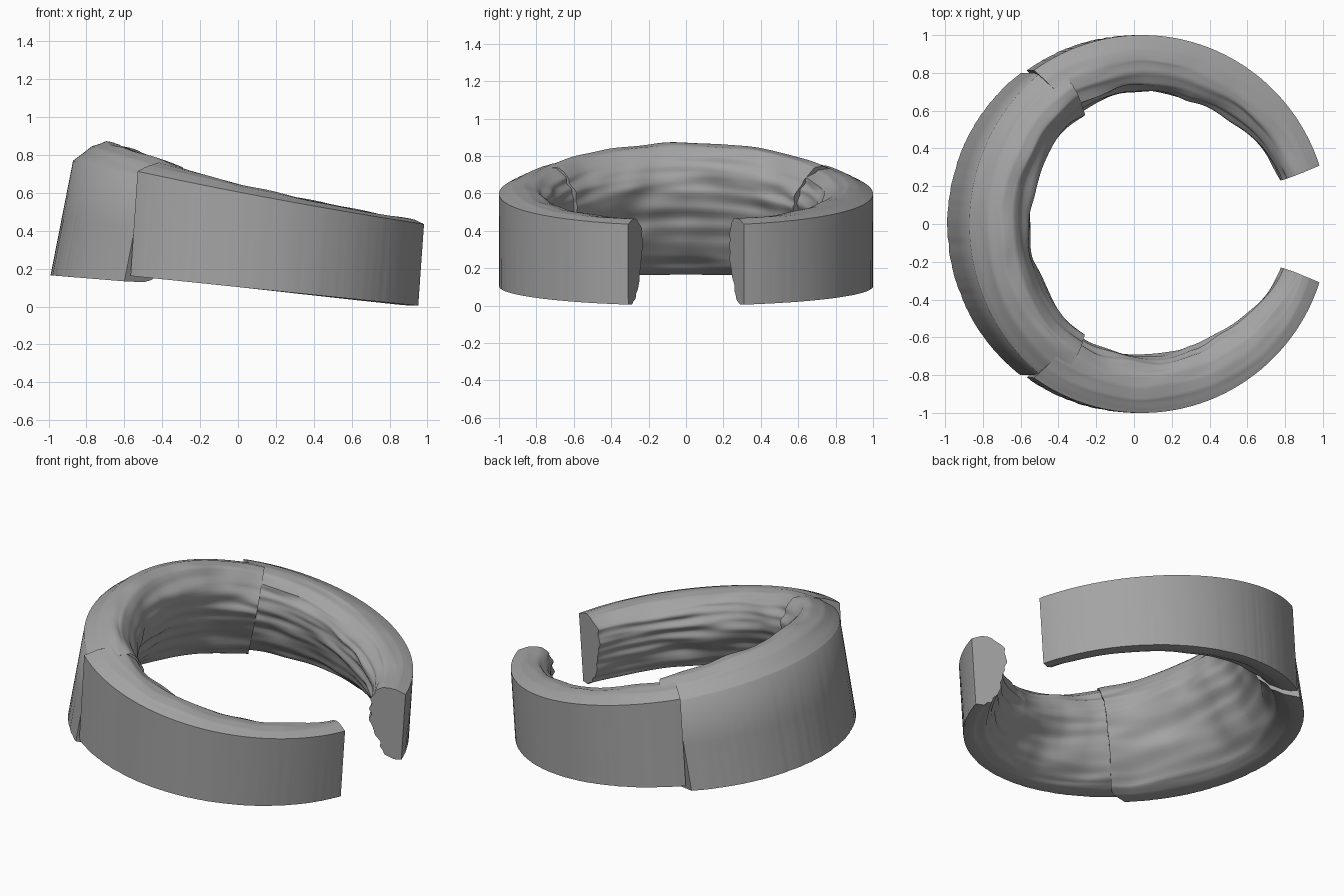
import bpy, bmesh, math
from mathutils import Vector, noise

cube = bpy.data.objects.get("Cube")
if cube:
    bpy.data.objects.remove(cube, do_unlink=True)

grey = bpy.data.materials.new("plain grey")
grey.use_nodes = True
colour = (0.37, 0.37, 0.37, 1)
grey.diffuse_color = colour
grey.node_tree.nodes["Principled BSDF"].inputs["Base Color"].default_value = colour

# Band cross-section: (depth inward, height up the wall, share of crown height)
OUTER = [(0, 0, 0), (0, 0.5, 0), (0, 1, 0)]
INNER = [(0.08, 1, 0.25), (0.25, 1, 0.75), (0.45, 1, 1), (0.65, 1, 0.85), (0.85, 0.98, 0.2),
         (0.97, 0.88, 0), (1, 0.74, 0), (0.94, 0.58, 0), (0.82, 0.4, 0), (0.66, 0.2, 0),
         (0.46, 0.06, 0), (0.25, 0, 0)]
FINE = 6


def section():
    """Refined profile with a roughness weight for each point."""
    pts = [(*p, 0.0) for p in OUTER]
    chain = [OUTER[-1]] + INNER
    for a, b in zip(chain, chain[1:]):
        for i in range(1, FINE + 1):
            f = i / FINE
            p = [u + (v - u) * f for u, v in zip(a, b)]
            rough = min(1, p[0] * 2) * (0.6 if p[1] > 0.98 else 1)
            pts.append((*p, rough))
    return pts


def band(name, radius, centre, lean, span, width, bottom, top, crown, seed, steps=110):
    """Sweep the section round an arc; span(depth) gives the start and end angles."""
    bm = bmesh.new()
    rings = []
    profile = section()
    for i in range(steps + 1):
        f = i / steps
        ring = []
        for j, (d, t, c, rough) in enumerate(profile):
            a0, a1 = span(d)
            ang = math.radians(a0 + (a1 - a0) * f)
            x_ref = centre + radius * math.cos(ang)
            lo, hi = bottom(x_ref), top(x_ref)
            depth = d * width(abs(math.degrees(ang)))
            z = lo + (hi - lo) * t + c * crown(x_ref)
            # long folds on the lining, faint fluting low on the outer wall
            fold = noise.noise(Vector((ang * 1.8 + seed, j * 0.27, seed)))
            dent = noise.noise(Vector((ang * 4 + seed, j * 0.1, seed + 7)))
            depth += rough * (0.022 * fold + 0.02 * dent)
            z += rough * c * 0.018 * dent
            if d == 0:
                depth += 0.006 * (1 - t) * abs(noise.noise(Vector((ang * 22, seed, 0))))
            r = radius - depth
            ring.append(bm.verts.new((centre + r * math.cos(ang) + lean * (z - bottom(-1)),
                                      r * math.sin(ang), z)))
        rings.append(ring)
    n = len(profile)
    for a, b in zip(rings, rings[1:]):
        for j in range(n):
            k = (j + 1) % n
            bm.faces.new((a[j], b[j], b[k], a[k]))
    bm.faces.new(rings[0])
    bm.faces.new(rings[-1][::-1])
    bmesh.ops.recalc_face_normals(bm, faces=bm.faces)
    mesh = bpy.data.meshes.new(name)
    bm.to_mesh(mesh)
    bm.free()
    mesh.materials.append(grey)
    ob = bpy.data.objects.new(name, mesh)
    bpy.context.collection.objects.link(ob)
    bpy.ops.object.select_all(action='DESELECT')
    ob.select_set(True)
    bpy.context.view_layer.objects.active = ob
    bpy.ops.object.shade_smooth_by_angle(angle=math.radians(55))


# The two open arms, thinner and lower towards the gap, thickest at the seam
def arm_width(deg):
    return 0.21 + 0.09 * min(1, max(0, (deg - 18) / 50)) + 0.025 * max(0, (deg - 90) / 35)


for name, side, seed in (("rear_arm", 1, 3.1), ("front_arm", -1, 11.7)):
    band(name, 1.0, 0.015, 0.07,
         lambda d, s=side: (s * (18 - d), s * (125.5 - 4 * d)),
         arm_width,
         lambda x: 0.104 - 0.1025 * x,
         lambda x: 0.6 - 0.19 * x + 0.02 * x * x,
         lambda x: 0.042 - 0.012 * x, seed)


# The taller closed part, leaning inwards and slipping behind the arms
def back_span(d):
    end = 127.5 - 5.5 * min(1, d * 3)
    return end, 360 - end


band("back_band", 1.01, 0.02, 0.197, back_span,
     lambda deg: 0.34 - 0.02 * abs(deg - 180) / 60,
     lambda x: 0.165 - 0.08 * (x + 0.99),
     lambda x: 0.77 - 0.216 * (x + 0.99),
     lambda x: 0.1 - 0.05 * (x + 0.99), 23.4)
